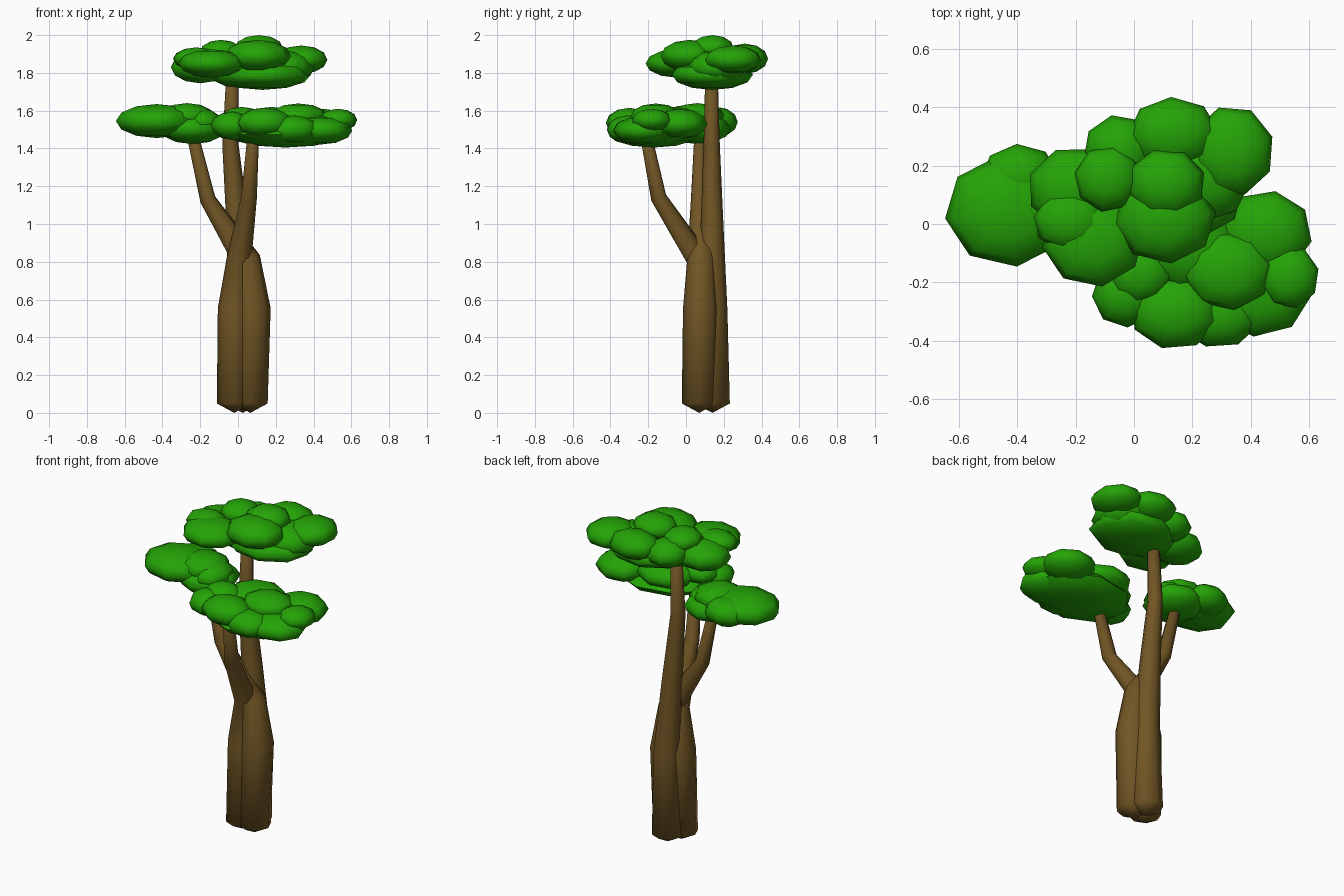
import bpy, bmesh, math, random
from mathutils import Vector, Matrix

random.seed(4)


def material(name, rgb):
    m = bpy.data.materials.new(name)
    m.diffuse_color = (*rgb, 1)
    return m


BARK = material("bark", (0.165, 0.092, 0.018))
LEAF = material("leaf", (0.018, 0.37, 0.002))


def finish(bm, name, mat, angle):
    bmesh.ops.recalc_face_normals(bm, faces=bm.faces)
    me = bpy.data.meshes.new(name)
    bm.to_mesh(me)
    bm.free()
    ob = bpy.data.objects.new(name, me)
    bpy.context.collection.objects.link(ob)
    me.materials.append(mat)
    bpy.ops.object.select_all(action='DESELECT')
    ob.select_set(True)
    bpy.context.view_layer.objects.active = ob
    bpy.ops.object.shade_smooth_by_angle(angle=math.radians(angle))


def limb(name, path, sides=8):
    """Tapered tube through (x, y, z, radius) stations, with a pointed foot and tip."""
    bm = bmesh.new()
    pts = [Vector(p[:3]) for p in path]
    rings = []
    for i, p in enumerate(pts):
        if i == 0:
            tangent = Vector((0, 0, 1))
        else:
            a = (p - pts[i - 1]).normalized()
            b = (pts[min(i + 1, len(pts) - 1)] - p).normalized()
            tangent = a + b
        q = Vector((0, 0, 1)).rotation_difference(tangent)
        ring = []
        for k in range(sides):
            t = math.tau * k / sides
            ring.append(bm.verts.new(p + q @ Vector((math.cos(t), math.sin(t), 0)) * path[i][3]))
        rings.append(ring)
    for lo, hi in zip(rings, rings[1:]):
        for k in range(sides):
            n = (k + 1) % sides
            bm.faces.new((lo[k], lo[n], hi[n], hi[k]))
    for ring, tip in ((rings[0], pts[0] - Vector((0, 0, pts[0].z))),
                      (rings[-1], pts[-1] + Vector((0, 0, 0.02)))):
        v = bm.verts.new(tip)
        for k in range(sides):
            bm.faces.new((ring[k], ring[(k + 1) % sides], v))
    finish(bm, name, BARK, 80)


def canopy(name, puffs):
    """Cluster of flattened eight-sided leaf puffs: x, y, z, rx, ry, rz."""
    bm = bmesh.new()
    for x, y, z, rx, ry, rz in puffs:
        spin = Matrix.Rotation(random.uniform(0, math.pi / 4), 4, 'Z')
        m = (Matrix.Translation((x, y, z))
             @ Matrix.Diagonal((rx * 1.04, ry * 1.04, rz, 1)) @ spin)
        bmesh.ops.create_uvsphere(bm, u_segments=8, v_segments=6, radius=1, matrix=m)
    finish(bm, name, LEAF, 80)


# Three trunks grown together at the foot
limb("tall_trunk", [(0.025, 0.14, 0.05, 0.092), (0.03, 0.14, 0.55, 0.079),
                    (-0.002, 0.138, 1.0, 0.06), (-0.04, 0.136, 1.42, 0.043),
                    (-0.03, 0.135, 1.76, 0.034)])
limb("front_trunk", [(-0.02, 0.07, 0.05, 0.092), (-0.017, 0.08, 0.55, 0.09),
                     (0.005, 0.07, 0.81, 0.066), (0.058, -0.145, 1.14, 0.042),
                     (0.08, -0.21, 1.46, 0.031)])
limb("left_trunk", [(0.065, 0.07, 0.05, 0.092), (0.08, 0.077, 0.55, 0.093),
                    (0.046, 0.08, 0.81, 0.074), (-0.16, 0.068, 1.13, 0.042),
                    (-0.24, 0.075, 1.47, 0.031)])

# Top crown
canopy("top_canopy", [
    (0.13, 0.14, 1.79, 0.25, 0.21, 0.08),
    (0.02, 0.12, 1.80, 0.17, 0.16, 0.08),
    (0.11, 0.14, 1.93, 0.13, 0.115, 0.07),
    (0.105, 0.02, 1.89, 0.17, 0.15, 0.085),
    (0.135, 0.31, 1.875, 0.15, 0.12, 0.08),
    (0.335, 0.25, 1.87, 0.14, 0.15, 0.075),
    (0.24, 0.17, 1.83, 0.16, 0.16, 0.09),
    (-0.22, 0.01, 1.875, 0.12, 0.10, 0.06),
    (-0.09, 0.155, 1.91, 0.11, 0.11, 0.065),
    (-0.14, -0.05, 1.85, 0.17, 0.16, 0.075),
    (-0.20, 0.12, 1.83, 0.16, 0.14, 0.085),
    (-0.05, 0.25, 1.85, 0.12, 0.12, 0.08)])

# Left crown
canopy("left_canopy", [
    (-0.43, 0.045, 1.545, 0.21, 0.185, 0.09),
    (-0.39, 0.16, 1.54, 0.13, 0.11, 0.08),
    (-0.27, 0.06, 1.57, 0.14, 0.14, 0.07),
    (-0.24, 0.06, 1.505, 0.17, 0.17, 0.082),
    (-0.19, 0.04, 1.54, 0.10, 0.13, 0.07)])

# Right front crown
canopy("right_canopy", [
    (0.25, -0.17, 1.475, 0.30, 0.23, 0.07),
    (0.18, -0.07, 1.545, 0.17, 0.15, 0.075),
    (0.32, -0.16, 1.57, 0.15, 0.13, 0.068),
    (0.53, -0.18, 1.55, 0.10, 0.105, 0.06),
    (0.14, -0.30, 1.535, 0.15, 0.125, 0.08),
    (0.45, -0.03, 1.53, 0.155, 0.14, 0.08),
    (0.43, -0.23, 1.495, 0.17, 0.15, 0.075),
    (0.02, -0.17, 1.555, 0.11, 0.10, 0.065),
    (-0.03, -0.24, 1.52, 0.11, 0.11, 0.075),
    (0.29, -0.31, 1.50, 0.14, 0.11, 0.075)])
